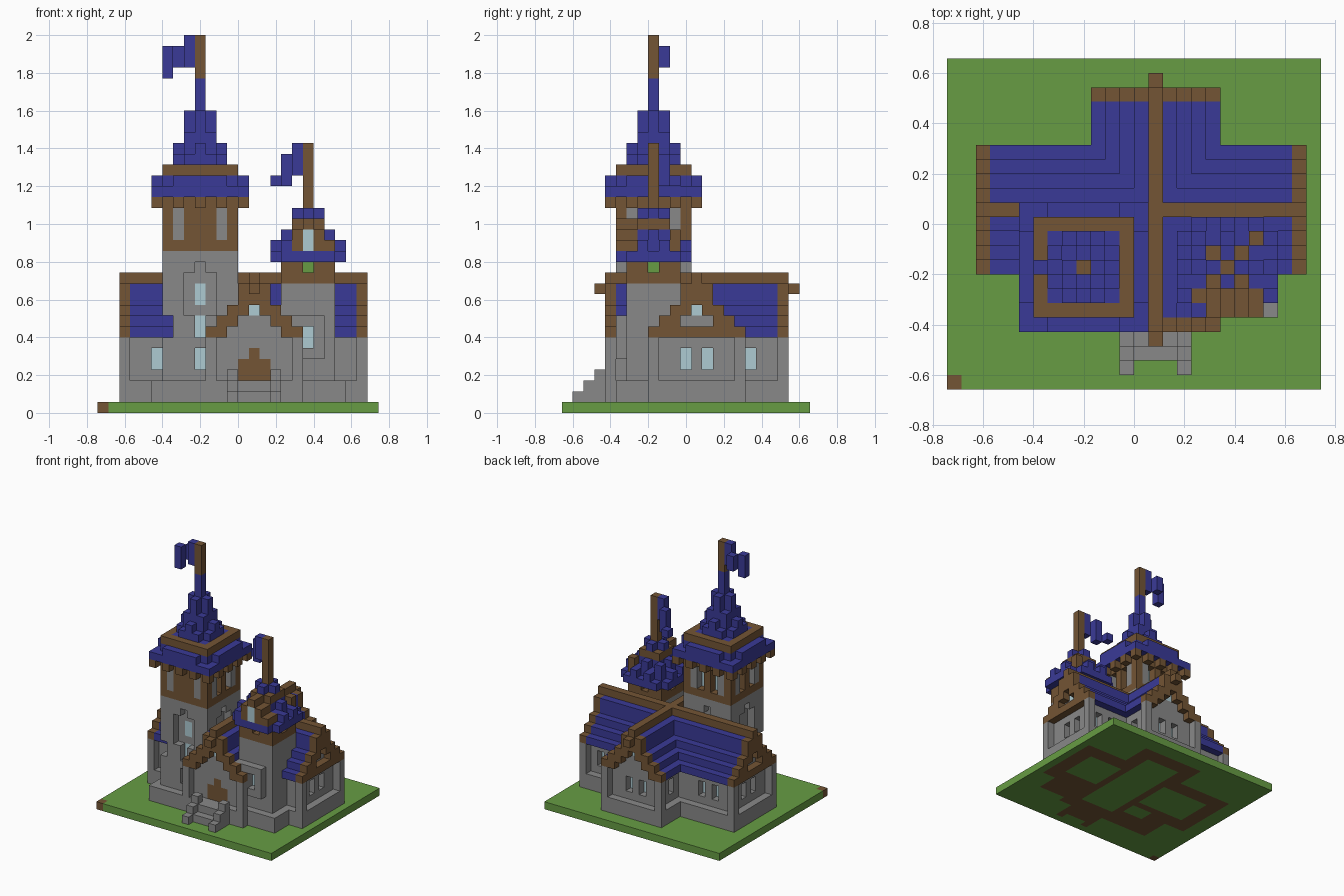
import bpy, bmesh
from mathutils import Vector

cube = bpy.data.objects.get("Cube")
if cube:
    bpy.data.objects.remove(cube, do_unlink=True)

U = 2 / 35                      # block size
NX, NY = 26, 23                 # ground plate size in blocks
COLOURS = {
    "grass_green": (0.135, 0.335, 0.057),
    "timber_brown": (0.172, 0.09, 0.035),
    "stone_grey": (0.25, 0.25, 0.25),
    "roof_blue": (0.042, 0.042, 0.31),
    "window_glass": (0.42, 0.6, 0.65),
}
GREEN, BROWN, GREY, BLUE, GLASS = range(5)
materials = []
for name, rgb in COLOURS.items():
    m = bpy.data.materials.new(name)
    m.use_nodes = True
    m.diffuse_color = (*rgb, 1)
    bsdf = m.node_tree.nodes["Principled BSDF"]
    bsdf.inputs["Base Color"].default_value = (*rgb, 1)
    bsdf.inputs["Roughness"].default_value = 1
    materials.append(m)

cells = {}                      # block position -> (part, colour)


def box(x, y, z):
    return [(i, j, k) for i in range(*x) for j in range(*y) for k in range(*z)]


def fill(part, colour, x, y, z):
    for c in box(x, y, z):
        cells[c] = (part, colour)


def carve(x, y, z):
    for c in box(x, y, z):
        cells.pop(c, None)


def at(n):
    return (n, n + 1)


def window(i, j, z, inward, part="windows"):
    """Open a slot in the wall and set glass one block behind it."""
    dx, dy = inward
    carve(at(i), at(j), z)
    fill(part, GLASS, at(i + dx), at(j + dy), z)


# Stone walls: plinth, recessed wall and corner posts
def walled_wing(part, x, y):
    fill(part, GREY, x, y, (1, 3))
    fill(part, GREY, (x[0] + 1, x[1] - 1), (y[0] + 1, y[1] - 1), (3, 7))
    for i in (x[0], x[1] - 1):
        for j in (y[0], y[1] - 1):
            fill(part, GREY, at(i), at(j), (3, 7))


HALL_X, HALL_Y = (2, 25), (8, 17)
WING_X, WING_Y = (10, 19), (4, 21)
walled_wing("hall_walls", HALL_X, HALL_Y)
walled_wing("cross_wing_walls", WING_X, WING_Y)
fill("turret_base", GREY, (17, 23), (5, 12), (1, 3))
fill("tower_base", GREY, (5, 14), (4, 12), (1, 3))
fill("tower_base", GREY, (6, 13), (5, 12), (3, 7))

# Rooms
for x, y in (((4, 11), (10, 15)), ((12, 17), (6, 19)), ((18, 23), (10, 15)), ((8, 11), (7, 9))):
    carve(x, y, (1, 7))

# Stepped roofs: (bottom, top) of each course by distance from the ridge
COURSES = [(10, 13), (9, 12), (8, 10), (7, 9), (7, 8)]


def cross_section(along, n, side):
    return (at(n), at(side)) if along == "x" else (at(side), at(n))


def pitched(part, along, length, ridge):
    for d, z in enumerate(COURSES):
        for side in {ridge - d, ridge + d}:
            for n in range(*length):
                end = n in (length[0], length[1] - 1)
                colour = BROWN if end or d == 0 else BLUE
                fill(part, colour, *cross_section(along, n, side), z)


def gable(along, n, ridge):
    """Stone infill and small window behind the timber edge."""
    for d, (low, top) in enumerate(COURSES[:4]):
        for side in {ridge - d, ridge + d}:
            fill("gable_infill", GREY, *cross_section(along, n, side), (7, max(low, 8)))
    fill("gable_windows", GLASS, *cross_section(along, n, ridge), at(9))


pitched("hall_roof", "x", HALL_X, 12)
pitched("cross_wing_roof", "y", WING_Y, 14)
fill("hall_roof", BROWN, HALL_X, at(12), at(12))
for j in (3, 21):                            # ridge beam ends
    fill("ridge_beam_ends", BROWN, at(14), at(j), at(11))
for i, edge in ((3, 2), (23, 24)):
    gable("x", i, 12)
    fill("gable_beams", BROWN, at(edge), (9, 16), at(7))
for j in (5, 19):
    gable("y", j, 14)

# Wall windows
Z = (4, 6)
for j in (11, 13):
    window(3, j, Z, (1, 0))
    window(23, j, Z, (-1, 0))
window(11, 17, Z, (1, 0))
window(17, 17, Z, (-1, 0))
for i in (5, 7, 20, 22):
    window(i, 15, Z, (0, -1))
for i in (13, 15):
    window(i, 19, Z, (0, -1))
window(5, 9, Z, (0, 1))

# Arched door and entrance steps
fill("door", BROWN, (13, 16), at(5), (3, 5))
fill("door", BROWN, at(14), at(5), at(5))
for n in (1, 2, 3):
    for i in (12, 16):
        fill("step_sides", GREY, at(i), at(n), (1, n + 1))
    if n > 1:
        fill("front_steps", GREY, (13, 16), at(n), (1, n))

# Tower shaft with arched recesses, windows up the front
fill("tower_shaft", GREY, (7, 13), (5, 12), (7, 9))
fill("tower_shaft", GREY, (6, 13), (5, 12), (9, 15))
for half, z in ((1, (9, 13)), (0, (13, 14))):
    for j in (5, 11):
        carve((9 - half, 10 + half), at(j), z)
    for i in (6, 12):
        carve(at(i), (8 - half, 9 + half), z)
for z in ((4, 6), (7, 9)):
    window(9, 5, z, (0, 1), "tower_windows")
fill("tower_windows", GLASS, at(9), at(6), (10, 12))

# Timber storey: flush stone slots near the corners, glass between them
fill("tower_storey", BROWN, (6, 13), (5, 12), (15, 20))
SLOT = (16, 19)
for n in (-2, 2):
    for j in (5, 11):
        fill("tower_slots", GREY, at(9 + n), at(j), SLOT)
    for i in (6, 12):
        fill("tower_slots", GREY, at(i), at(8 + n), SLOT)
for n in (-1, 1):
    window(6, 8 + n, SLOT, (1, 0), "tower_windows")
    window(12, 8 + n, SLOT, (-1, 0), "tower_windows")
    window(9 + n, 11, SLOT, (0, -1), "tower_windows")


# Square layers around a centre, with or without corners
def layer(part, colour, centre, r, z, corners=True):
    cx, cy = centre
    for i, j, k in box((cx - r, cx + r + 1), (cy - r, cy + r + 1), z):
        if corners or abs(i - cx) + abs(j - cy) < 2 * r:
            cells[i, j, k] = (part, colour)


TOWER, TURRET = (9, 8), (19, 8)

# Tower eaves on brackets, parapet ring
for n in range(-4, 5, 2):
    for s in (-4, 4):
        fill("eave_brackets", BROWN, at(9 + n), at(8 + s), at(19))
        fill("eave_brackets", BROWN, at(9 + s), at(8 + n), at(19))
layer("tower_eaves", BLUE, TOWER, 4, at(20))
layer("tower_eaves", BLUE, TOWER, 3, at(21))
fill("tower_eaves", BLUE, (5, 14), (6, 11), at(21))
fill("tower_eaves", BLUE, (7, 12), (4, 13), at(21))
layer("tower_parapet", BROWN, TOWER, 3, at(22))

# Tower spire: columns whose height drops away from the axes
SPIRE_TOPS = {(0, 2): 25, (1, 2): 24, (2, 2): 23, (0, 1): 28, (1, 1): 26, (0, 0): 31}
for i, j, k in box((-2, 3), (-2, 3), (22, 31)):
    if k < SPIRE_TOPS[tuple(sorted((abs(i), abs(j))))]:
        cells[TOWER[0] + i, TOWER[1] + j, k] = ("tower_spire", BLUE)
layer("tower_flagpole", BROWN, TOWER, 0, (31, 35))
for i, j, z in ((8, 8, (32, 35)), (7, 9, (32, 34)), (6, 8, (31, 34))):
    fill("tower_flag", BLUE, at(i), at(j), z)

# Turret: stone body with bay window, open timber posts
layer("turret_body", GREY, TURRET, 2, (3, 12))
fill("turret_bay", GREY, (17, 21), at(5), (5, 9))
window(19, 5, (6, 8), (0, 1), "turret_windows")
layer("turret_posts", BROWN, TURRET, 2, (12, 14))
layer("turret_body", GREY, TURRET, 1, at(12))
carve((17, 22), at(8), at(13))
carve(at(19), (6, 11), at(13))
layer("turret_core", GREEN, TURRET, 0, at(13))

# Turret roof: ragged blue steps, timber pinnacles and front dormer
layer("turret_roof", BLUE, TURRET, 3, at(14), False)
layer("turret_roof", BLUE, TURRET, 2, at(15))
for s in (-3, 3):
    for n in (-1, 1):
        fill("turret_roof", BLUE, at(19 + s), at(8 + n), at(15))
        fill("turret_roof", BLUE, at(19 + n), at(8 + s), at(15))
    for n in (-2, 0, 2):
        edge = s * 2 // 3
        fill("turret_roof", BLUE, at(19 + edge), at(8 + n), at(16))
        fill("turret_roof", BLUE, at(19 + n), at(8 + edge), at(16))
layer("turret_roof", BLUE, TURRET, 1, at(16))
layer("turret_roof", BROWN, TURRET, 1, at(17))
layer("turret_roof", BLUE, TURRET, 1, at(18), False)
fill("turret_pinnacle", BROWN, at(21), at(10), (15, 17))
carve((17, 22), at(6), at(16))
fill("turret_dormer", BROWN, (17, 22), at(6), at(15))
fill("turret_dormer", BLUE, at(17), at(5), at(15))
fill("turret_dormer", BROWN, (18, 22), at(5), at(15))
fill("turret_dormer", BROWN, (18, 21), (5, 7), at(16))
fill("turret_dormer", BROWN, at(19), (5, 7), at(17))
fill("turret_dormer", GLASS, at(19), at(5), (15, 17))
layer("turret_flagpole", BROWN, TURRET, 0, (18, 25))
for i, j, z in ((18, 8, (22, 25)), (17, 9, (21, 24)), (16, 10, (21, 22))):
    fill("turret_flag", BLUE, at(i), at(j), z)

# Ground plate: bare earth below walls and at one corner
for i, j, k in box((0, NX), (0, NY), (0, 1)):
    earth = (i, j, 1) in cells or (i, j) == (0, 0)
    cells[i, j, k] = ("ground_plate", BROWN if earth else GREEN)

# Turn each part into a mesh of its exposed block faces
parts = {}
for c, (part, colour) in cells.items():
    parts.setdefault(part, []).append((Vector(c), colour))
for part, blocks in parts.items():
    bm = bmesh.new()
    for c, colour in blocks:
        for axis in range(3):
            for sign in (-1, 1):
                n = Vector([sign if a == axis else 0 for a in range(3)])
                if tuple(int(v) for v in c + n) in cells:
                    continue
                a = Vector([1 if b == (axis + 1) % 3 else 0 for b in range(3)])
                b = n.cross(a)
                mid = c + (Vector((1, 1, 1)) + n) / 2 - Vector((NX / 2, NY / 2, 0))
                quad = [bm.verts.new((mid + (a * p + b * q) / 2) * U)
                        for p, q in ((-1, -1), (1, -1), (1, 1), (-1, 1))]
                bm.faces.new(quad).material_index = colour
    bmesh.ops.remove_doubles(bm, verts=bm.verts, dist=U / 100)
    mesh = bpy.data.meshes.new(part)
    bm.to_mesh(mesh)
    bm.free()
    for m in materials:
        mesh.materials.append(m)
    bpy.context.collection.objects.link(bpy.data.objects.new(part, mesh))
